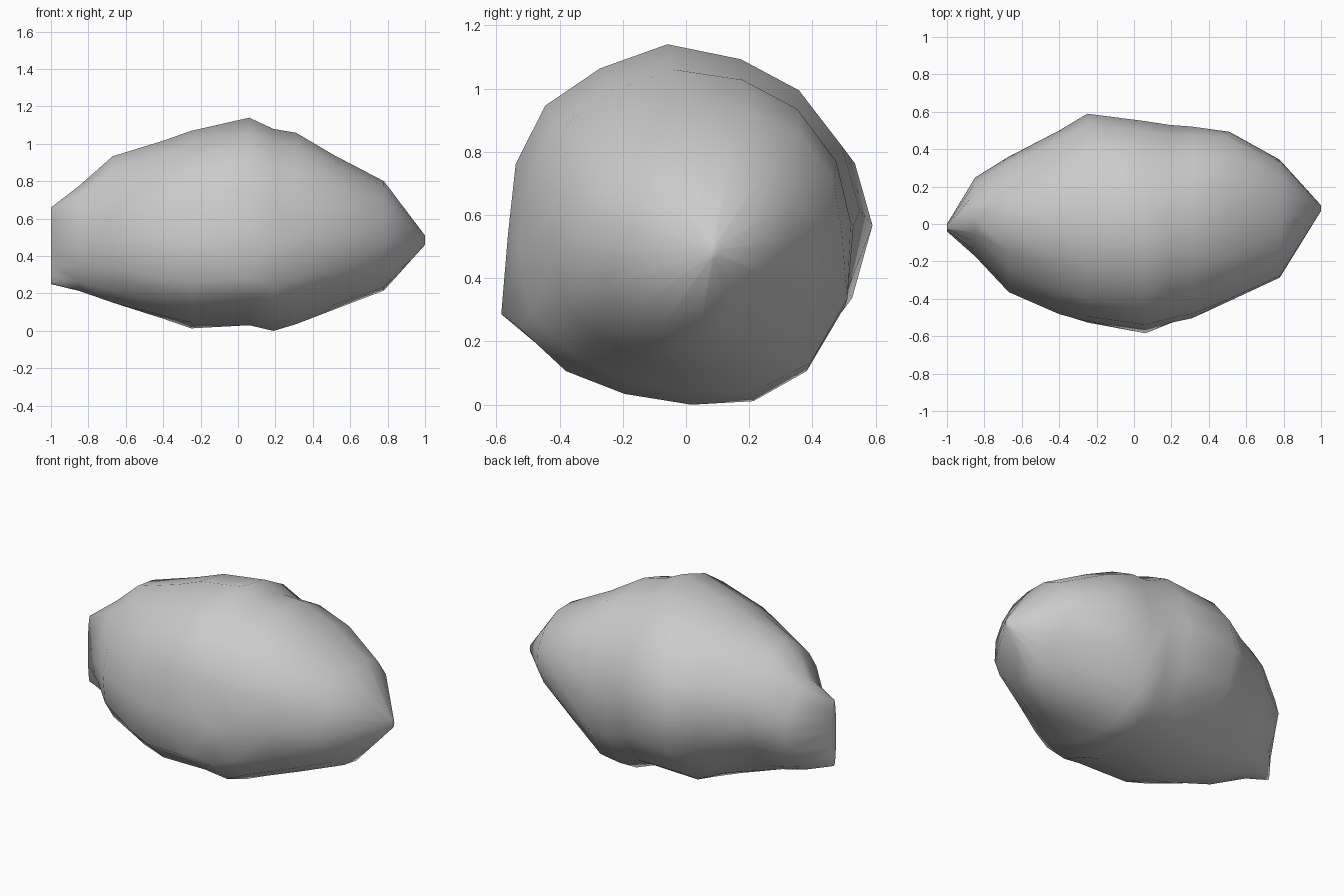
import bpy, bmesh
from mathutils import Vector

# Cross-section outline (y, z), seen from the right
OUTLINE = [(0.03, 0.0), (0.24, 0.03), (0.42, 0.13), (0.55, 0.34), (0.59, 0.60), (0.53, 0.81),
           (0.39, 0.99), (0.20, 1.09), (-0.04, 1.14), (-0.26, 1.06), (-0.44, 0.94),
           (-0.535, 0.75), (-0.56, 0.52), (-0.59, 0.26), (-0.41, 0.115), (-0.20, 0.05)]

# Stations along the length: x, y min, y max, z min, z max,
# then corner fullness: back top, front top, front bottom, back bottom
STATIONS = [(-1.00, -0.04, 0.00, 0.25, 0.66, 0, 0, 0, 0),
            (-0.85, -0.17, 0.25, 0.21, 0.78, -.08, -.12, .08, -.12),
            (-0.67, -0.36, 0.36, 0.15, 0.94, 0, -.10, .10, -.14),
            (-0.40, -0.49, 0.50, 0.06, 1.02, 0, -.04, .05, -.10),
            (-0.25, -0.54, 0.59, 0.01, 1.07, 0, 0, .02, -.06),
            (0.06, -0.59, 0.55, 0.03, 1.14, 0, 0, 0, 0),
            (0.19, -0.55, 0.53, -0.01, 1.08, 0, 0, 0, .03),
            (0.31, -0.52, 0.52, 0.04, 1.06, .02, 0, 0, .08),
            (0.51, -0.42, 0.49, 0.11, 0.94, .07, .04, 0, -.05),
            (0.78, -0.29, 0.34, 0.21, 0.80, .10, .03, -.04, -.18),
            (1.00, 0.07, 0.10, 0.46, 0.51, 0, 0, 0, 0)]

unit = [Vector((y / 0.59, (z - 0.57) / 0.57)) for y, z in OUTLINE]

# Boulder: outline fitted to each station, getting rounder toward the ends
bm = bmesh.new()
rings = []
for x, y0, y1, z0, z1, *corners in STATIONS:
    ring = []
    for p in unit:
        q = p.lerp(p.normalized(), min(1, abs(x) * 1.4))
        quadrant = (0 if q.x > 0 else 1) if q.y > 0 else (3 if q.x > 0 else 2)
        q = q * (1 + corners[quadrant] * 2 * abs(q.x * q.y))
        ring.append(bm.verts.new((x, (y0 + y1) / 2 + q.x * (y1 - y0) / 2,
                                  max(0, (z0 + z1) / 2 + q.y * (z1 - z0) / 2))))
    rings.append(ring)

n = len(unit)
for a, b in zip(rings, rings[1:]):
    for i in range(n):
        j = (i + 1) % n
        bm.faces.new((a[i], a[j], b[j], b[i]))
bm.faces.new(rings[0])
bm.faces.new(rings[-1])
bmesh.ops.recalc_face_normals(bm, faces=bm.faces)
bmesh.ops.triangulate(bm, faces=bm.faces)

mesh = bpy.data.meshes.new("boulder")
bm.to_mesh(mesh)
bm.free()
mesh.shade_smooth()
boulder = bpy.data.objects.new("boulder", mesh)
bpy.context.collection.objects.link(boulder)
